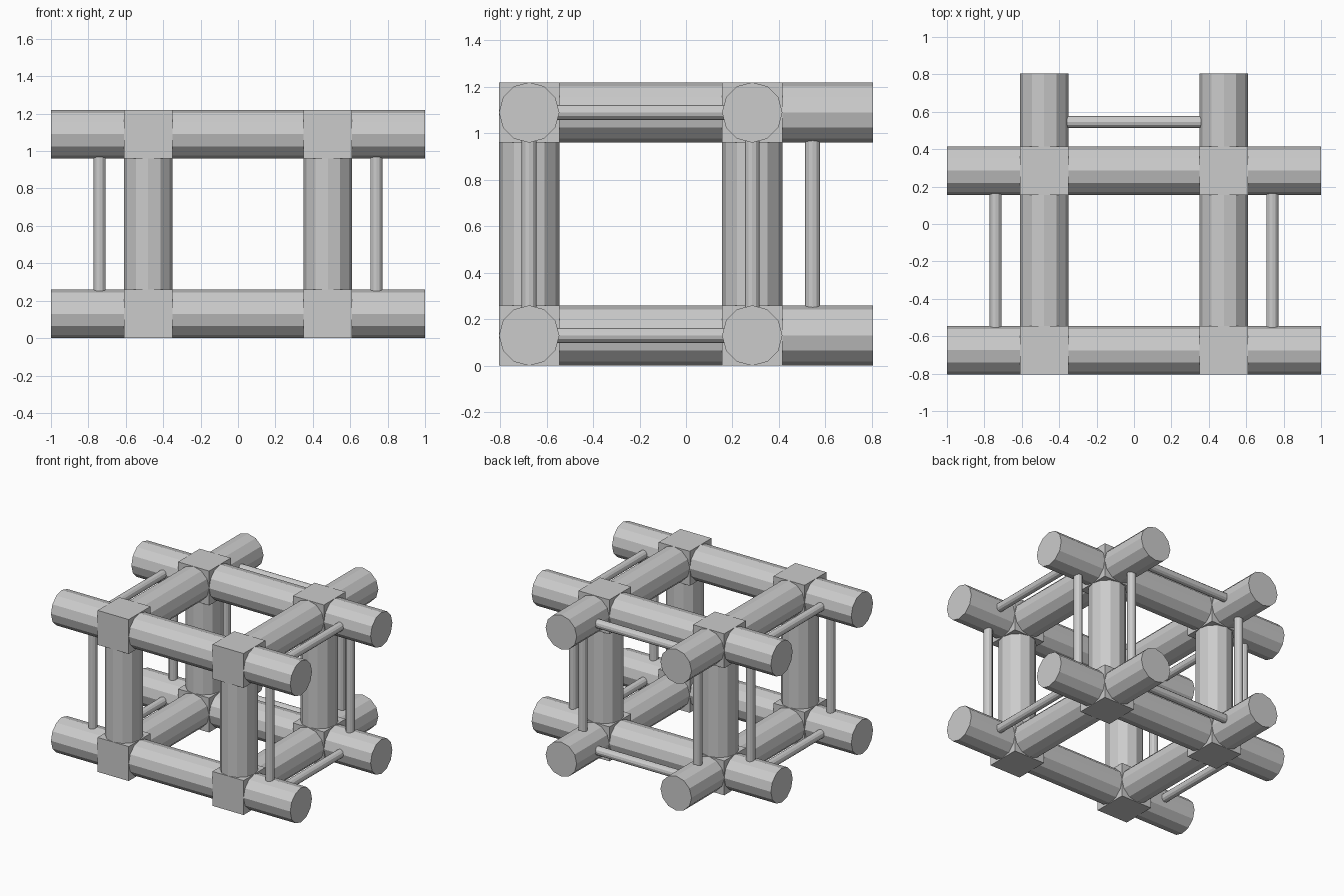
import bpy
from mathutils import Vector

if "Cube" in bpy.data.objects:
    bpy.data.objects.remove(bpy.data.objects["Cube"])

grey = bpy.data.materials.new("plain_grey")
grey.use_nodes = True
colour = (0.6, 0.6, 0.6, 1)
grey.diffuse_color = colour
grey.node_tree.nodes["Principled BSDF"].inputs["Base Color"].default_value = colour

HALF = 0.13            # half of a joint block, also the beam radius
ROD = 0.032            # thin rod radius
STUB = 0.52            # block centre to free beam end
REACH = 0.26           # block centre to rod
XS = (-0.48, 0.48)
YS = (-0.675, 0.285)
ZS = (HALF, 1.09)
EMBED = 0.005


def finish(name):
    obj = bpy.context.object
    obj.name = name
    obj.data.materials.append(grey)


def bar(name, start, end, radius):
    """Faceted round bar between two points."""
    a, b = Vector(start), Vector(end)
    axis = b - a
    bpy.ops.mesh.primitive_cylinder_add(
        vertices=12, radius=radius, depth=axis.length, location=(a + b) / 2,
        rotation=axis.to_track_quat("Z", "Y").to_euler())
    finish(name)


def level(z):
    return "lower" if z == ZS[0] else "upper"


def side(x):
    return "right" if x < 0 else "left"


def depth(y):
    return "front" if y < 0 else "back"


inset = HALF - EMBED          # beams sink slightly into the blocks
rod_inset = HALF - 0.02       # rods sink into the beams

# Joint blocks and side stubs
for x in XS:
    for y in YS:
        for z in ZS:
            tag = f"{level(z)}_{depth(y)}_{side(x)}"
            bpy.ops.mesh.primitive_cube_add(size=2 * HALF, location=(x, y, z))
            finish("joint_block_" + tag)
            s = 1 if x > 0 else -1
            bar("side_stub_" + tag, (x + s * inset, y, z), (x + s * STUB, y, z), HALF)

# Cross beams
for y in YS:
    for z in ZS:
        bar(f"cross_beam_{level(z)}_{depth(y)}",
            (XS[0] + inset, y, z), (XS[1] - inset, y, z), HALF)

# Long beams with back stubs, and side rods parallel to them
for x in XS:
    for z in ZS:
        tag = f"{level(z)}_{side(x)}"
        bar("long_beam_" + tag, (x, YS[0] + inset, z), (x, YS[1] - inset, z), HALF)
        bar("back_stub_" + tag, (x, YS[1] + inset, z), (x, YS[1] + STUB, z), HALF)
        rx = x + (REACH if x > 0 else -REACH)
        bar("side_rod_" + tag, (rx, YS[0] + rod_inset, z), (rx, YS[1] - rod_inset, z), ROD)

# Posts and upright rods
for x in XS:
    for y in YS:
        tag = f"{depth(y)}_{side(x)}"
        bar("post_" + tag, (x, y, ZS[0] + inset), (x, y, ZS[1] - inset), HALF)
        rx = x + (REACH if x > 0 else -REACH)
        bar("upright_rod_" + tag, (rx, y, ZS[0] + rod_inset), (rx, y, ZS[1] - rod_inset), ROD)
    ry = YS[1] + REACH
    bar("back_upright_rod_" + side(x),
        (x, ry, ZS[0] + rod_inset), (x, ry, ZS[1] - rod_inset), ROD)

# Back cross rods
for z in ZS:
    ry = YS[1] + REACH
    bar("back_cross_rod_" + level(z),
        (XS[0] + rod_inset, ry, z), (XS[1] - rod_inset, ry, z), ROD)
